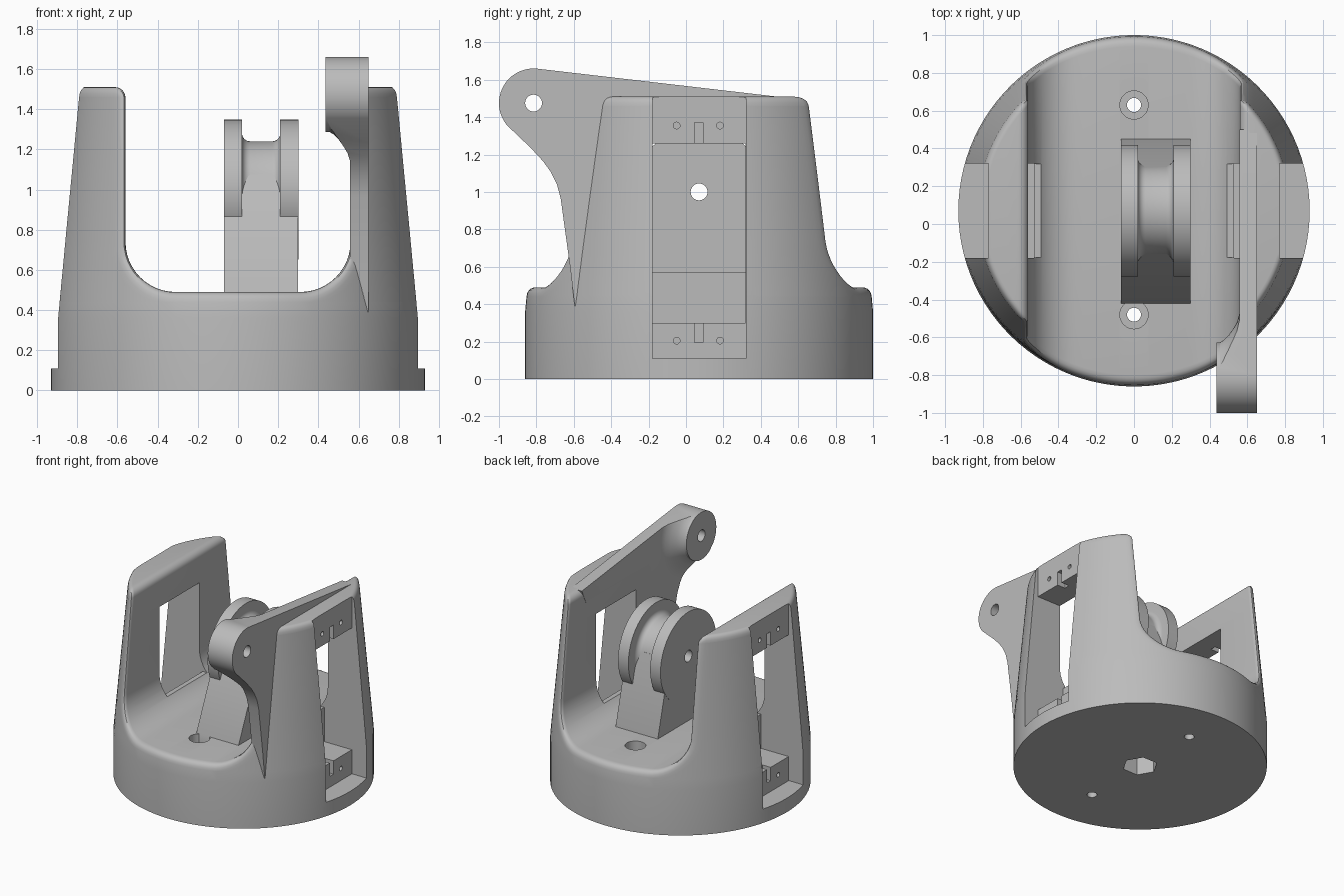
import bpy, bmesh, math
from math import sin, cos, pi, hypot, sqrt, atan2

cube = bpy.data.objects.get("Cube")
if cube:
    bpy.data.objects.remove(cube, do_unlink=True)

grey = bpy.data.materials.new("plain_grey")
grey.use_nodes = True
grey.diffuse_color = (0.5, 0.5, 0.5, 1)
grey.node_tree.nodes["Principled BSDF"].inputs["Base Color"].default_value = (0.5, 0.5, 0.5, 1)

CY = 0.07          # centre of the round base along y


# ---------- helpers ----------
def finish(name, bm):
    bmesh.ops.recalc_face_normals(bm, faces=bm.faces)
    me = bpy.data.meshes.new(name)
    bm.to_mesh(me)
    bm.free()
    me.materials.append(grey)
    ob = bpy.data.objects.new(name, me)
    bpy.context.scene.collection.objects.link(ob)
    return ob


def loft(bm, rings, closed=True):
    for a, b in zip(rings, rings[1:]):
        for i in range(len(a) if closed else len(a) - 1):
            j = (i + 1) % len(a)
            bm.faces.new((a[i], a[j], b[j], b[i]))


def prism(name, outline, x0, x1):
    """Outline in the yz plane, extruded along x."""
    bm = bmesh.new()
    rings = [[bm.verts.new((x, y, z)) for y, z in outline] for x in (x0, x1)]
    loft(bm, rings)
    bm.faces.new(rings[0])
    bm.faces.new(rings[1])
    return finish(name, bm)


def lathe(name, profile, y, z, n=64, axis="x", phase=0.0):
    """Profile of (position along axis, radius), turned about that axis."""
    bm = bmesh.new()
    rings = []
    for p, r in profile:
        ring = []
        for k in range(n):
            a = 2 * pi * k / n + phase
            u, v = r * cos(a), r * sin(a)
            ring.append(bm.verts.new((p, y + u, z + v) if axis == "x" else (u, y + v, p)))
        rings.append(ring)
    loft(bm, rings)
    bm.faces.new(rings[0])
    bm.faces.new(rings[-1])
    return finish(name, bm)


def box(x0, x1, y0, y1, z0, z1):
    return prism("cutter", [(y0, z0), (y1, z0), (y1, z1), (y0, z1)], min(x0, x1), max(x0, x1))


def combine(ob, cutter, operation="DIFFERENCE"):
    cutter.hide_render = True
    mod = ob.modifiers.new("cut", "BOOLEAN")
    mod.operation, mod.solver, mod.object = operation, "EXACT", cutter
    bpy.context.view_layer.objects.active = ob
    bpy.ops.object.modifier_apply(modifier=mod.name)
    bpy.data.objects.remove(cutter, do_unlink=True)


# ---------- body: round cup with a U channel and softened rims ----------
SOFT, STEPS, ARC = 0.05, 5, 40


def outer_radius(z):
    return 0.93 - 0.105 * max(0, z - 0.36) / 1.15


def half_width(x, z):
    return sqrt(outer_radius(z) ** 2 - x * x)


half = [(0.31 * i / 8, 0.49, 0, 1) for i in range(8)]
for i in range(13):                                    # channel fillet
    a = pi / 2 * i / 12
    half.append((0.31 + 0.25 * sin(a), 0.74 - 0.25 * cos(a), -sin(a), cos(a)))
half += [(0.56, z, -1, 0) for z in (0.95, 1.15, 1.3)]
for i in range(7):                                     # wall top corner
    a = pi / 2 * i / 6
    half.append((0.613 - 0.053 * cos(a), 1.457 + 0.053 * sin(a), -cos(a), sin(a)))
section = [(-x, z, -nx, nz) for x, z, nx, nz in half[:0:-1]] + half
mid = len(half) - 1

bm = bmesh.new()


def rim(x, z, nx, nz, side):
    """Points from the outer skin over the soft edge to the channel skin."""
    y = half_width(x, z)
    cx, cz = x - nx * SOFT, z - nz * SOFT
    c, b, a = (cx, half_width(cx, cz), cz), (x, y, z), (x, y - SOFT, z)
    pts = []
    for k in range(STEPS + 1):
        t = k / STEPS
        q = [(1 - t) ** 2 * c[m] + 2 * t * (1 - t) * b[m] + t * t * a[m] for m in range(3)]
        pts.append(bm.verts.new((q[0], CY + side * q[1], q[2])))
    return pts


rows = [rim(*s, -1) + rim(*s, 1)[::-1] for s in section]
loft(bm, rows, closed=False)


def arc(front, back, sx):
    """Row of vertices round the outside of a wall."""
    r = hypot(front.co.x, front.co.y - CY)
    a0 = atan2(front.co.y - CY, abs(front.co.x))
    inner = []
    for i in range(1, ARC):
        a = a0 * (1 - 2 * i / ARC)
        inner.append(bm.verts.new((sx * r * cos(a), CY + r * sin(a), front.co.z)))
    return [front] + inner + [back]


low = {}
for sx in (1, -1):
    wall = [rows[mid + sx * i] for i in range(8, len(half))]
    arcs = [arc(r[0], r[-1], sx) for r in wall]
    arcs += [arc(wall[-1][k], wall[-1][-1 - k], sx) for k in range(1, STEPS + 1)]
    loft(bm, arcs, closed=False)
    bm.faces.new(arcs[-1])
    low[sx] = arcs[0]

floor = rows[mid - 8:mid + 9]
ring = [r[0] for r in floor] + low[1][1:-1] + [r[-1] for r in floor[::-1]] + low[-1][-2:0:-1]
skirt = [ring]
for z in (0.36, 0):
    new = []
    for v in ring:
        f = 0.93 / hypot(v.co.x, v.co.y - CY)
        new.append(bm.verts.new((v.co.x * f, CY + (v.co.y - CY) * f, z)))
    skirt.append(new)
loft(bm, skirt)
bm.faces.new(skirt[-1])
body = finish("body", bm)

# Side recesses, windows, mounting notches and screw holes
for sx in (1, -1):
    combine(body, box(sx * 0.77, sx * 1.1, -0.18, 0.32, 0.11, 1.6))
    combine(body, box(sx * 0.53, sx * 0.8, -0.179, 0.319, 0.3, 1.26))
    combine(body, box(sx * 0.4, sx * 0.79, -0.178, 0.318, 0.57, 1.259))
    for z0, z1, hole in ((1.25, 1.37, 1.355), (0.195, 0.31, 0.205)):
        combine(body, box(sx * 0.7, sx * 0.8, 0.045, 0.09, z0, z1))
        for y in (-0.05, 0.182):
            combine(body, lathe("cutter", [(sx * 0.66, 0.018), (sx * 0.8, 0.018)], y, hole, 20))

# Bolt holes in the floor and hexagonal pocket underneath
for y in (0.63, -0.48):
    combine(body, lathe("cutter", [(-0.1, 0.037), (0.7, 0.037)], y, 0, 24, "z"))
    combine(body, lathe("cutter", [(0.4, 0.075), (0.6, 0.075)], y, 0, 32, "z"))
combine(body, lathe("cutter", [(-0.1, 0.13), (0.25, 0.13)], CY, 0, 6, "z"))

# ---------- pulley with its pedestal ----------
groove = [(0.06 - 0.04 * sin(pi / 2 * i / 6), 0.28 - 0.04 * cos(pi / 2 * i / 6)) for i in range(7)]
profile = [(-0.07, 0.348), (0.02, 0.348)] + groove[::-1]
profile += [(0.23 - x, r) for x, r in profile[::-1]]
pulley = lathe("pulley", profile, CY, 1.0, 80)
pedestal = prism("pulley_pedestal", [(-0.42, 0.4), (0.45, 0.4), (0.45, 0.49),
                                     (0.303, 1.06), (-0.148, 1.097), (-0.42, 0.49)], -0.069, 0.299)
for ob in (pulley, pedestal):
    combine(ob, lathe("cutter", [(-0.2, 0.045), (0.5, 0.045)], CY, 1.0, 32))

# ---------- side arm with a thick hub ----------
HY, HZ = -0.815, 1.475
outline = [(HY + 0.185 * cos(a), HZ + 0.185 * sin(a))
           for a in (math.radians(83 + 137 * i / 24) for i in range(25))]
outline += [(-0.83, 1.235), (-0.765, 1.165), (-0.725, 1.11), (-0.69, 1.04), (-0.67, 0.965),
            (-0.62, 0.6), (-0.595, 0.39), (-0.3, 0.45), (-0.3, 1.4), (0.45, 1.4), (0.5, 1.508)]
arm = prism("side_arm", outline, 0.436, 0.65)
flare = [(0.4, 0.188), (0.455, 0.188), (0.475, 0.2), (0.5, 0.225), (0.525, 0.26),
         (0.545, 0.295), (0.558, 0.34), (0.558, 2.5), (0.8, 2.5)]
combine(arm, lathe("cutter", flare, HY, HZ, 64), "INTERSECT")
combine(arm, lathe("cutter", [(0.3, 0.045), (0.9, 0.045)], HY, HZ, 32))

# ---------- shading ----------
bpy.ops.object.select_all(action="DESELECT")
for ob in (body, pulley, pedestal, arm):
    ob.select_set(True)
bpy.context.view_layer.objects.active = body
bpy.ops.object.shade_smooth_by_angle(angle=math.radians(30))
